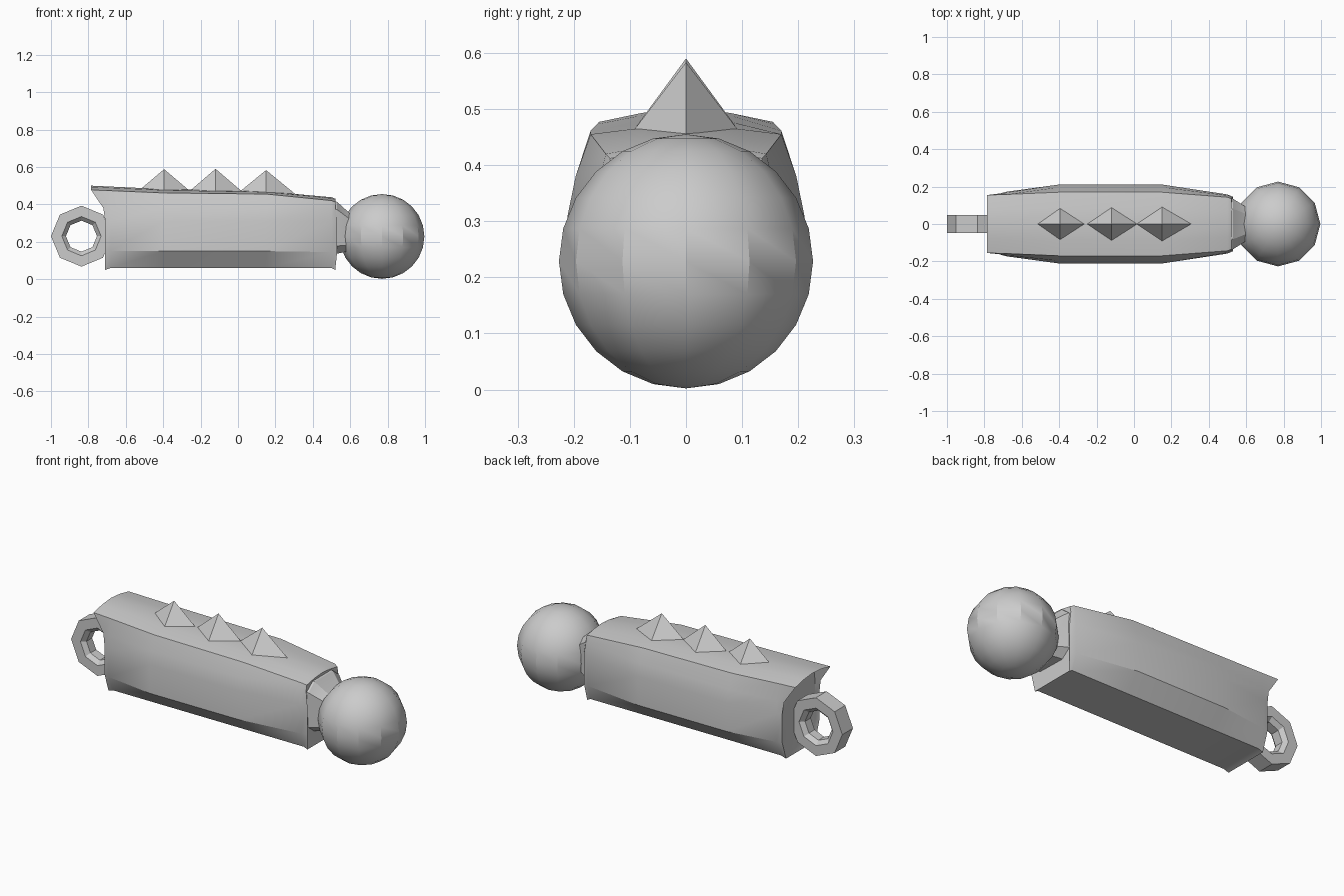
import bpy, bmesh
from math import sin, cos, pi, radians

if "Cube" in bpy.data.objects:
    bpy.data.objects.remove(bpy.data.objects["Cube"])


def make(name, verts, faces, smooth=None):
    me = bpy.data.meshes.new(name)
    me.from_pydata(verts, [], faces)
    bm = bmesh.new()
    bm.from_mesh(me)
    bmesh.ops.recalc_face_normals(bm, faces=bm.faces)
    bm.to_mesh(me)
    bm.free()
    ob = bpy.data.objects.new(name, me)
    bpy.context.collection.objects.link(ob)
    if smooth:
        smooth_by(ob, smooth)
    return ob


def smooth_by(ob, angle):
    bpy.ops.object.select_all(action='DESELECT')
    ob.select_set(True)
    bpy.context.view_layer.objects.active = ob
    bpy.ops.object.shade_smooth_by_angle(angle=radians(angle))


def loft(name, rings, smooth):
    n = len(rings[0])
    verts = [v for r in rings for v in r]
    faces = [(i * n + j, i * n + (j + 1) % n, (i + 1) * n + (j + 1) % n, (i + 1) * n + j)
             for i in range(len(rings) - 1) for j in range(n)]
    faces += [tuple(range(n)), tuple(range(len(verts) - n, len(verts)))]
    return make(name, verts, faces, smooth)


def section(xs, side, edge, top, edge_z, low=0.15, base=0.06, base_y=0.13):
    """Symmetric body outline; xs is one x or one x per outline point."""
    half = [(0, top), (edge * 0.5, top - (top - edge_z) * 0.3), (edge, edge_z),
            (side - (side - edge) * 0.35, 0.38), (side, 0.31), (side, low), (base_y, base)]
    if not isinstance(xs, (list, tuple)):
        xs = [xs] * len(half)
    right = [(x, y, z) for x, (y, z) in zip(xs, half)]
    return right + [(x, -y, z) for x, y, z in reversed(right[1:])]


# body: faceted casing with an overhanging lip at the rear and a neck at the ball
rear_x = [-0.785, -0.785, -0.785, -0.72, -0.71, -0.71, -0.71]
rear = section(rear_x, 0.165, 0.155, 0.50, 0.477, 0.155, 0.05)
inner = [(-0.70, y * 0.87, 0.25 + (z - 0.25) * 0.85) for x, y, z in rear]
body = loft("body", [
    inner, rear,
    section([-0.68] * 7, 0.173, 0.158, 0.495, 0.473, 0.152, 0.06),
    section(-0.40, 0.211, 0.17, 0.482, 0.461),
    section(0.15, 0.211, 0.17, 0.470, 0.455),
    section(0.50, 0.158, 0.143, 0.438, 0.42, 0.145, 0.06),
    section([0.52] * 4 + [0.53] * 2 + [0.52], 0.145, 0.135, 0.43, 0.412, 0.145, 0.05),
], 25)

# neck between casing and ball
neck = []
for x, w, zc, h in ((0.50, 0.14, 0.275, 0.145), (0.53, 0.135, 0.275, 0.138),
                    (0.60, 0.09, 0.25, 0.10), (0.66, 0.08, 0.24, 0.08)):
    neck.append([(x, w * cx, zc + h * cz) for cx, cz in
                 ((0.6, 1), (1, 0.7), (1, -0.7), (0.6, -1), (-0.6, -1), (-1, -0.7), (-1, 0.7), (-0.6, 1))])
loft("neck", neck, 25)

# ball
bpy.ops.mesh.primitive_uv_sphere_add(segments=12, ring_count=12, radius=0.2265, location=(0.77, 0, 0.2285))
ball = bpy.context.object
ball.name = "ball"
smooth_by(ball, 29)

# eyelet: octagonal ring with a chamfered hole
profile = [(0.163, -0.047), (0.163, 0.047), (0.105, 0.047), (0.083, 0.025), (0.083, -0.025), (0.105, -0.047)]
n, m = 8, len(profile)
verts = [(-0.837 + r * cos(2 * pi * i / n), y, 0.23 + r * sin(2 * pi * i / n))
         for i in range(n) for r, y in profile]
faces = [(i * m + j, i * m + (j + 1) % m, (i + 1) % n * m + (j + 1) % m, (i + 1) % n * m + j)
         for i in range(n) for j in range(m)]
make("eyelet", verts, faces)

# three spikes along the top
for k, (x, tip) in enumerate(((-0.395, 0.588), (-0.12, 0.59), (0.15, 0.583))):
    bx, by, z = 0.175, 0.11, 0.44
    make(f"spike_{k + 1}",
         [(x + bx, 0, z), (x, by, z), (x - bx, 0, z), (x, -by, z), (x, 0, tip)],
         [(0, 1, 4), (1, 2, 4), (2, 3, 4), (3, 0, 4), (3, 2, 1, 0)])
